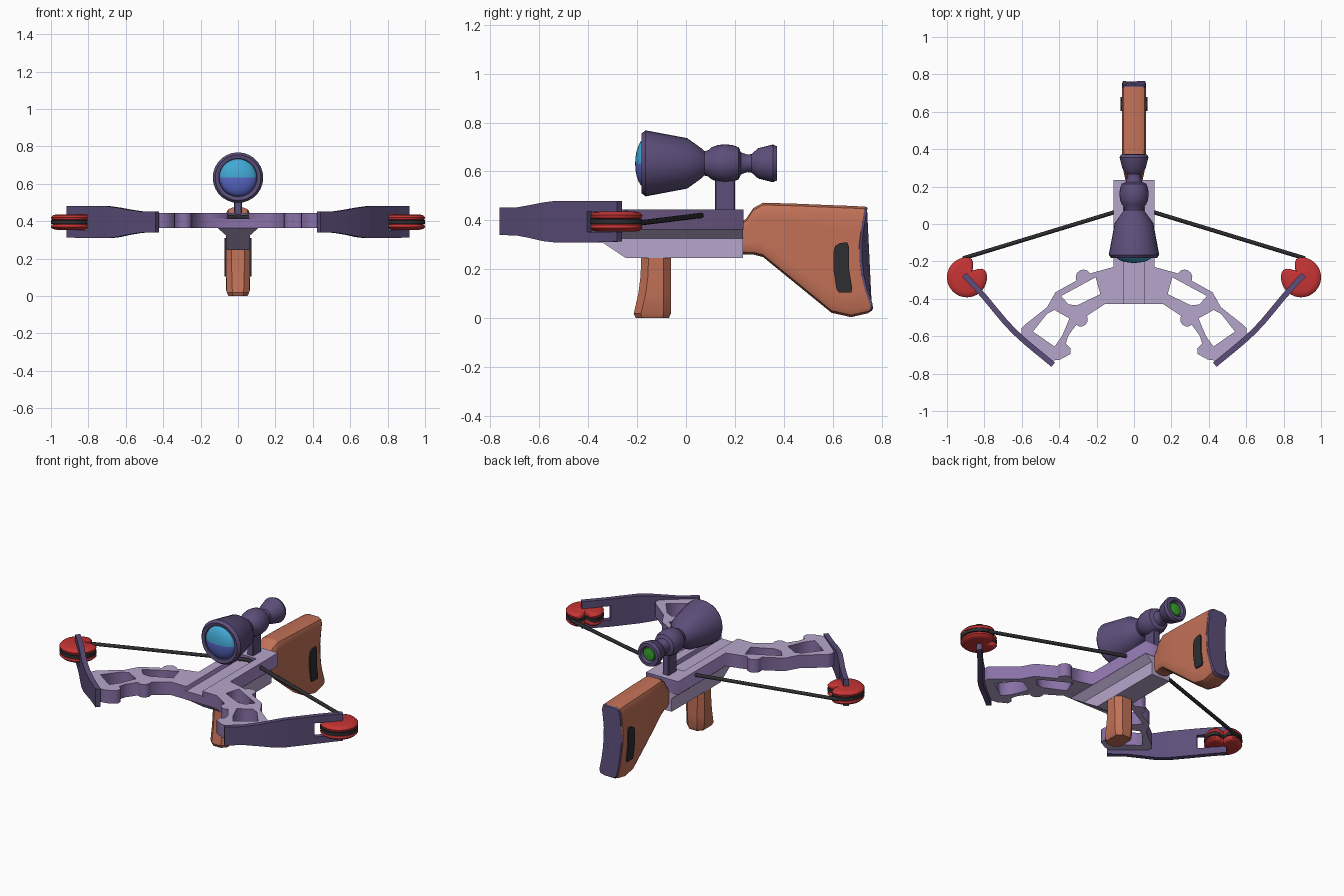
import bpy, bmesh, math
from mathutils import Vector

if "Cube" in bpy.data.objects:
    bpy.data.objects.remove(bpy.data.objects["Cube"])


def material(name, r, g, b):
    m = bpy.data.materials.new(name)
    lin = [((c / 255 + 0.055) / 1.055) ** 2.4 for c in (r, g, b)]
    m.diffuse_color = (*lin, 1)
    m.use_nodes = True
    m.node_tree.nodes["Principled BSDF"].inputs["Base Color"].default_value = m.diffuse_color
    return m


LILAC = material("lilac", 182, 166, 203)
PURPLE = material("mid purple", 137, 113, 167)
DARK = material("dark purple", 92, 78, 122)
ORANGE = material("orange brown", 194, 113, 87)
RED = material("red", 198, 52, 52)
BLACK = material("black", 46, 46, 50)
CYAN = material("cyan", 66, 168, 212)
BLUE = material("blue", 88, 104, 200)
GREEN = material("green", 52, 160, 44)


def finish(name, bm, mats, rule=None, smooth=None):
    bmesh.ops.remove_doubles(bm, verts=bm.verts, dist=0.0001)
    bmesh.ops.recalc_face_normals(bm, faces=bm.faces)
    if rule:
        for f in bm.faces:
            f.material_index = rule(f)
    me = bpy.data.meshes.new(name)
    bm.to_mesh(me)
    bm.free()
    for m in mats:
        me.materials.append(m)
    if smooth:
        me.shade_smooth()
        me.set_sharp_from_angle(angle=math.radians(smooth))
    ob = bpy.data.objects.new(name, me)
    bpy.context.collection.objects.link(ob)
    return ob


def loft(name, rings, mats, rule=None, smooth=None):
    """Skin a stack of closed rings and cap both ends."""
    bm = bmesh.new()
    vs = [[bm.verts.new(p) for p in ring] for ring in rings]
    n = len(vs[0])
    for a, b in zip(vs, vs[1:]):
        for i in range(n):
            j = (i + 1) % n
            bm.faces.new((a[i], a[j], b[j], b[i]))
    bm.faces.new(vs[0])
    bm.faces.new(vs[-1])
    return finish(name, bm, mats, rule, smooth)


def lathe(name, profile, mats, rule=None, cz=0.633, n=28):
    rings = [[(r * math.cos(2 * math.pi * i / n), y, cz + r * math.sin(2 * math.pi * i / n))
              for i in range(n)] for y, r in profile]
    return loft(name, rings, mats, rule, 35)


def rod(name, a, b, r, mat, n=8):
    a, b = Vector(a), Vector(b)
    u = (b - a).cross(Vector((0, 0, 1))).normalized()
    w = (b - a).cross(u).normalized()
    ang = [2 * math.pi * i / n for i in range(n)]
    loft(name, [[p + u * r * math.cos(t) + w * r * math.sin(t) for t in ang] for p in (a, b)],
         [mat], None, 50)


def slab(name, loops, z0, z1):
    """Extruded plan outline with holes: lilac top and bottom, purple walls."""
    cu = bpy.data.curves.new(name, 'CURVE')
    cu.dimensions = '2D'
    cu.fill_mode = 'BOTH'
    cu.extrude = (z1 - z0) / 2
    for pts in loops:
        sp = cu.splines.new('POLY')
        sp.points.add(len(pts) - 1)
        for p, (x, y) in zip(sp.points, pts):
            p.co = (x, y, 0, 1)
        sp.use_cyclic_u = True
    tmp = bpy.data.objects.new(name + "_tmp", cu)
    bpy.context.collection.objects.link(tmp)
    me = bpy.data.meshes.new_from_object(tmp.evaluated_get(bpy.context.evaluated_depsgraph_get()))
    bpy.data.objects.remove(tmp)
    bm = bmesh.new()
    bm.from_mesh(me)
    for v in bm.verts:
        v.co.z += (z0 + z1) / 2
    finish(name, bm, [LILAC, PURPLE], lambda f: int(abs(f.normal.z) < 0.5))


def arc(cx, cy, r, a0, a1, n=7):
    return [(cx + r * math.cos(math.radians(a0 + (a1 - a0) * i / (n - 1))),
             cy + r * math.sin(math.radians(a0 + (a1 - a0) * i / (n - 1)))) for i in range(n)]


# Riser and rail deck: right half outline, mirrored, with two windows per arm
half = ([(0.11, 0.235), (0.11, -0.23)] + arc(0.27, -0.285, 0.042, 150, -25)
        + [(0.42, -0.365), (0.465, -0.445), (0.585, -0.54), (0.603, -0.56), (0.6, -0.595),
           (0.435, -0.73), (0.395, -0.725), (0.34, -0.695), (0.338, -0.665), (0.364, -0.64),
           (0.353, -0.6)] + arc(0.285, -0.51, 0.038, 310, 150) + [(0.155, -0.428)])
win_in = [(0.205, -0.285), (0.39, -0.385), (0.35, -0.43), (0.305, -0.435), (0.18, -0.375)]
win_out = [(0.345, -0.505), (0.425, -0.46), (0.465, -0.48), (0.54, -0.575), (0.425, -0.655),
           (0.385, -0.6)]
flip = lambda pts: [(-x, y) for x, y in pts]
holes = [win_in, flip(win_in), win_out, flip(win_out)]
slab("riser_lower", [half + flip(half)[::-1]] + holes, 0.363, 0.415)
groove = half + [(0.055, -0.428), (0.055, 0.1)]
slab("riser_upper", [groove + flip(groove)[::-1]] + holes, 0.415, 0.444)

# Tapered rail underside
loft("rail_underside",
     [[(-w, y0, z), (w, y0, z), (w, 0.233, z), (-w, 0.233, z)]
      for z, y0, w in ((0.245, -0.245, 0.065), (0.325, -0.365, 0.065), (0.364, -0.428, 0.11))],
     [LILAC])

# Limbs with forked ends, cams and strings on both sides
limb_path = [(0.432, -0.752, 0.34, 0.452), (0.52, -0.68, 0.338, 0.453),
             (0.58, -0.63, 0.328, 0.462), (0.64, -0.575, 0.315, 0.473),
             (0.69, -0.522, 0.309, 0.48), (0.75, -0.45, 0.309, 0.48),
             (0.795, -0.395, 0.309, 0.48), (0.85, -0.333, 0.311, 0.48),
             (0.907, -0.272, 0.313, 0.48)]
cam = (0.893, -0.285)
cam_layers = [(-0.041, 0.72), (-0.037, 0.9), (-0.026, 1.0), (-0.014, 0.97), (-0.011, 0.9),
              (-0.010, 1.0), (0.010, 1.0), (0.011, 0.9), (0.014, 0.97), (0.026, 1.0),
              (0.037, 0.9), (0.041, 0.72)]


def cam_radius(t):
    d = (t - math.radians(130) + math.pi) % (2 * math.pi) - math.pi
    return 0.107 * (1 - 0.55 * math.exp(-(d / 0.3) ** 2))


for s, side in ((1, "right"), (-1, "left")):
    bm = bmesh.new()
    cols = [[bm.verts.new((s * x, y, z)) for z in (z0, 0.352, 0.437, z1)]
            for x, y, z0, z1 in limb_path]
    for k, (a, b) in enumerate(zip(cols, cols[1:])):
        for r in range(3):
            if not (r == 1 and k >= 6):
                bm.faces.new((a[r], b[r], b[r + 1], a[r + 1]))
    limb = finish("limb_" + side, bm, [DARK])
    mod = limb.modifiers.new("thickness", 'SOLIDIFY')
    mod.thickness = 0.03
    mod.offset = 0

    angles = [2 * math.pi * i / 48 for i in range(48)]
    loft("cam_" + side,
         [[(s * (cam[0] + k * cam_radius(t) * math.cos(t)), cam[1] + k * cam_radius(t) * math.sin(t),
            0.395 + dz) for t in angles] for dz, k in cam_layers],
         [RED, BLACK],
         lambda f: int(abs(f.calc_center_median().z - 0.395) < 0.0108), 40)
    rod("axle_" + side, (s * cam[0], cam[1], 0.34), (s * cam[0] + 0.0001, cam[1], 0.45), 0.014, DARK)
    rod("string_" + side, (s * 0.915, -0.184, 0.39), (0, 0.095, 0.424), 0.011, BLACK)


# Pistol grip
def oct_ring(hx, y0, y1, c, z):
    return [(-hx + c, y0, z), (hx - c, y0, z), (hx, y0 + c, z), (hx, y1 - c, z),
            (hx - c, y1, z), (-hx + c, y1, z), (-hx, y1 - c, z), (-hx, y0 + c, z)]


loft("pistol_grip", [oct_ring(0.05, -0.205, -0.07, 0.025, 0.0),
                     oct_ring(0.06, -0.214, -0.062, 0.03, 0.018),
                     oct_ring(0.063, -0.195, -0.062, 0.03, 0.1),
                     oct_ring(0.064, -0.186, -0.062, 0.03, 0.17),
                     oct_ring(0.064, -0.183, -0.062, 0.03, 0.25)], [ORANGE], None, 30)


# Shoulder stock with a concave butt plate
def section(hw, zb, zt, c, yf):
    side = [(hw - c, zb), (hw - c * 0.3, zb + c * 0.3), (hw, zb + c)]
    side += [(hw, zb + c + (zt - zb - 2 * c) * k / 6) for k in range(1, 6)]
    side += [(hw, zt - c), (hw - c * 0.3, zt - c * 0.3), (hw - c, zt)]
    return [(x, yf(z), z) for x, z in side] + [(-x, yf(z), z) for x, z in side[::-1]]


def butt(z):
    knots = [(0.0, 0.735), (0.045, 0.757), (0.12, 0.73), (0.2, 0.711), (0.3, 0.708),
             (0.38, 0.718), (0.46, 0.733)]
    for (z0, y0), (z1, y1) in zip(knots, knots[1:]):
        if z <= z1:
            return y0 + (y1 - y0) * (z - z0) / (z1 - z0)
    return knots[-1][1]


stock = [(0.225, 0.262, 0.395, 0.045), (0.245, 0.26, 0.405, 0.048), (0.275, 0.26, 0.45, 0.055),
         (0.315, 0.25, 0.472, 0.062), (0.45, 0.14, 0.468, 0.065), (0.595, 0.022, 0.462, 0.065),
         (0.675, 0.004, 0.459, 0.065)]
rings = [section(hw, zb, zt, 0.03, lambda z, y=y: y) for y, zb, zt, hw in stock]
rings.append(section(0.065, 0.02, 0.456, 0.03, butt))
loft("stock", rings, [ORANGE], None, 30)
loft("butt_plate", [section(0.063, 0.022, 0.456, 0.03, butt),
                    section(0.06, 0.03, 0.452, 0.03, lambda z: butt(z) + 0.011)], [DARK], None, 30)

# Dark pads on the stock sides
pad = [(0.603, 0.27), (0.61, 0.295), (0.63, 0.307), (0.66, 0.31), (0.667, 0.29), (0.667, 0.2),
       (0.68, 0.12), (0.676, 0.105), (0.625, 0.105), (0.615, 0.12), (0.603, 0.2)]
for s, side in ((1, "right"), (-1, "left")):
    loft("stock_pad_" + side, [[(s * x, y, z) for y, z in pad] for x in (0.06, 0.073)], [BLACK])

# Scope body, lenses and mount
lathe("scope_body", [(-0.16, 0.098), (-0.178, 0.103), (-0.182, 0.122), (-0.165, 0.135),
                     (0.005, 0.103), (0.065, 0.06), (0.075, 0.05), (0.09, 0.053), (0.105, 0.066),
                     (0.13, 0.075), (0.16, 0.078), (0.19, 0.075), (0.215, 0.066), (0.225, 0.045),
                     (0.25, 0.036), (0.268, 0.038), (0.295, 0.062), (0.355, 0.077),
                     (0.372, 0.07), (0.373, 0.05), (0.358, 0.042)], [DARK])
dome = [(-0.165 - 0.043 * math.cos(a), 0.1 * math.sin(a) + 0.001)
        for a in [math.pi / 2 * k / 6 for k in range(7)]]
lathe("front_lens", dome, [CYAN, BLUE], lambda f: int(f.calc_center_median().z < 0.633))
lathe("rear_lens", [(0.355, 0.042), (0.364, 0.036), (0.368, 0.015)], [GREEN])
loft("scope_mount", [oct_ring(0.021, 0.118, 0.2, 0.004, z) for z in (0.43, 0.6)], [DARK])
